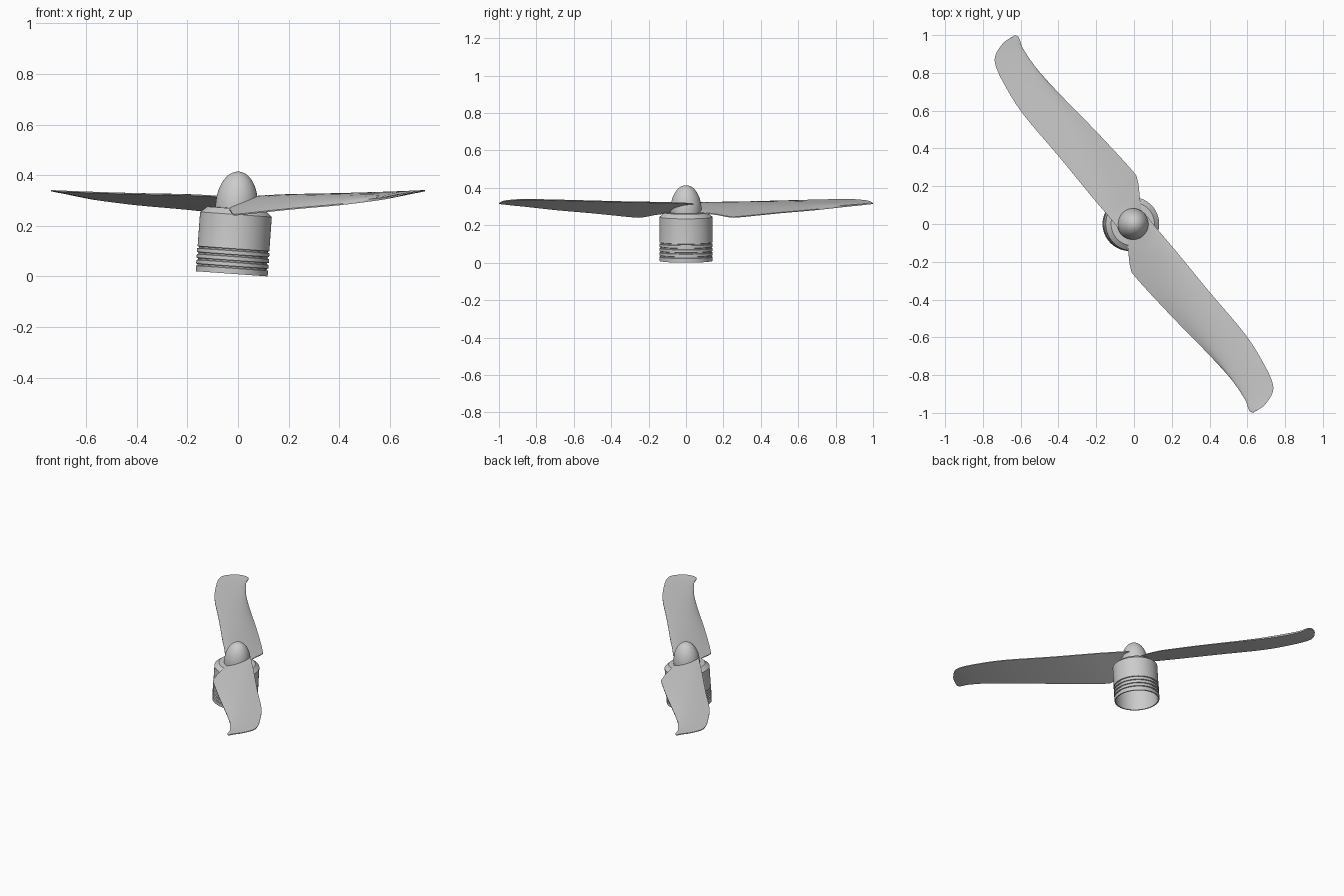
import bpy, bmesh, math
from mathutils import Vector, Matrix

if "Cube" in bpy.data.objects:
    bpy.data.objects.remove(bpy.data.objects["Cube"])

grey = bpy.data.materials.new("light grey")
grey.diffuse_color = (0.6, 0.6, 0.6, 1)
grey.use_nodes = True
grey.node_tree.nodes["Principled BSDF"].inputs["Base Color"].default_value = grey.diffuse_color

# Motor and spinner share an axis that leans slightly towards +x
LEAN = Matrix.Translation((-0.025, 0, 0.0102)) @ Matrix.Rotation(math.radians(4.1), 4, 'Y')


def finish(name, bm, angle=30):
    bmesh.ops.remove_doubles(bm, verts=bm.verts, dist=1e-5)
    bmesh.ops.recalc_face_normals(bm, faces=bm.faces)
    mesh = bpy.data.meshes.new(name)
    bm.to_mesh(mesh)
    bm.free()
    mesh.materials.append(grey)
    ob = bpy.data.objects.new(name, mesh)
    bpy.context.collection.objects.link(ob)
    bpy.ops.object.select_all(action='DESELECT')
    ob.select_set(True)
    bpy.context.view_layer.objects.active = ob
    bpy.ops.object.shade_smooth_by_angle(angle=math.radians(angle))
    return ob


def lathe(name, profile, steps=64):
    bm = bmesh.new()
    verts = [bm.verts.new((r, 0, h)) for r, h in profile]
    edges = [bm.edges.new(p) for p in zip(verts, verts[1:])]
    bmesh.ops.spin(bm, geom=verts + edges, cent=(0, 0, 0), axis=(0, 0, 1),
                   angle=2 * math.pi, steps=steps)
    ob = finish(name, bm)
    ob.matrix_world = LEAN
    return ob


# Motor can: open underneath, thin wall, grooves low down, sloped shoulder
can = [(0, 0.225), (0.13, 0.225), (0.134, 0.0), (0.142, 0.0)]
for h in (0.022, 0.045, 0.068, 0.091):
    can += [(0.143, h), (0.137, h + 0.002), (0.137, h + 0.007), (0.143, h + 0.009)]
can += [(0.142, 0.11), (0.142, 0.235), (0.115, 0.258), (0, 0.262)]
lathe("motor_can", can)

# Rounded spinner
dome = [(0, 0.25), (0.082, 0.25)]
for i in range(17):
    a = math.pi / 2 * i / 16
    dome.append((0.083 * math.cos(a), 0.272 + 0.133 * math.sin(a)))
lathe("spinner", dome)

# Blade stations from root to tip: low edge, upper ridge, high edge
stations = [
    ((-0.04, -0.06, 0.27), (0.03, -0.03, 0.305), (0.07, 0.04, 0.318)),
    ((-0.03, -0.15, 0.262), (0.065, -0.08, 0.305), (0.13, -0.035, 0.322)),
    ((-0.018, -0.235, 0.247), (0.10, -0.14, 0.307), (0.19, -0.105, 0.324)),
    ((0.015, -0.29, 0.248), (0.15, -0.21, 0.31), (0.24, -0.165, 0.325)),
    ((0.20, -0.49, 0.268), (0.29, -0.42, 0.315), (0.40, -0.36, 0.329)),
    ((0.40, -0.695, 0.286), (0.46, -0.655, 0.319), (0.59, -0.585, 0.335)),
    ((0.53, -0.84, 0.302), (0.56, -0.82, 0.321), (0.69, -0.745, 0.339)),
    ((0.59, -0.93, 0.311), (0.615, -0.91, 0.324), (0.733, -0.84, 0.341)),
    ((0.605, -0.975, 0.316), (0.63, -0.955, 0.325), (0.733, -0.895, 0.34)),
    ((0.614, -0.993, 0.318), (0.635, -0.98, 0.325), (0.695, -0.955, 0.335)),
    ((0.63, -0.999, 0.32), (0.64, -0.992, 0.325), (0.66, -0.982, 0.33)),
]


def section(low, ridge, high):
    """Closed aerofoil loop: curved upper side, nearly straight underside."""
    low, ridge, high = Vector(low), Vector(ridge), Vector(high)
    bend = 2 * ridge - (low + high) / 2
    upper = [low * (1 - t) ** 2 + bend * 2 * t * (1 - t) + high * t * t
             for t in (i / 8 for i in range(9))]
    drop = Vector((0, 0, -0.005))
    lower = [low.lerp(high, t) + drop for t in (1, 0.75, 0.5, 0.25, 0)]
    return upper + lower


def blend(a, b, c, d, t):
    return 0.5 * (2 * b + (c - a) * t + (2 * a - 5 * b + 4 * c - d) * t * t
                  + (3 * b - a - 3 * c + d) * t ** 3)


def make_blade(name, turn):
    loops = [section(*s) for s in stations]
    n, fine = len(loops), []
    for i in range(n - 1):
        quad = [loops[max(0, min(n - 1, i + k))] for k in (-1, 0, 1, 2)]
        for j in range(4):
            fine.append([blend(*p, j / 4) for p in zip(*quad)])
    fine.append(loops[-1])
    bm = bmesh.new()
    rings = [[bm.verts.new(p) for p in loop] for loop in fine]
    for a, b in zip(rings, rings[1:]):
        for k in range(len(a)):
            m = (k + 1) % len(a)
            bm.faces.new((a[k], a[m], b[m], b[k]))
    bm.faces.new(rings[0])
    bm.faces.new(rings[-1])
    bmesh.ops.rotate(bm, verts=bm.verts, cent=(0, 0, 0),
                     matrix=Matrix.Rotation(turn, 3, 'Z'))
    finish(name, bm, 40)


# Two opposite propeller blades
make_blade("front_blade", 0)
make_blade("back_blade", math.pi)
